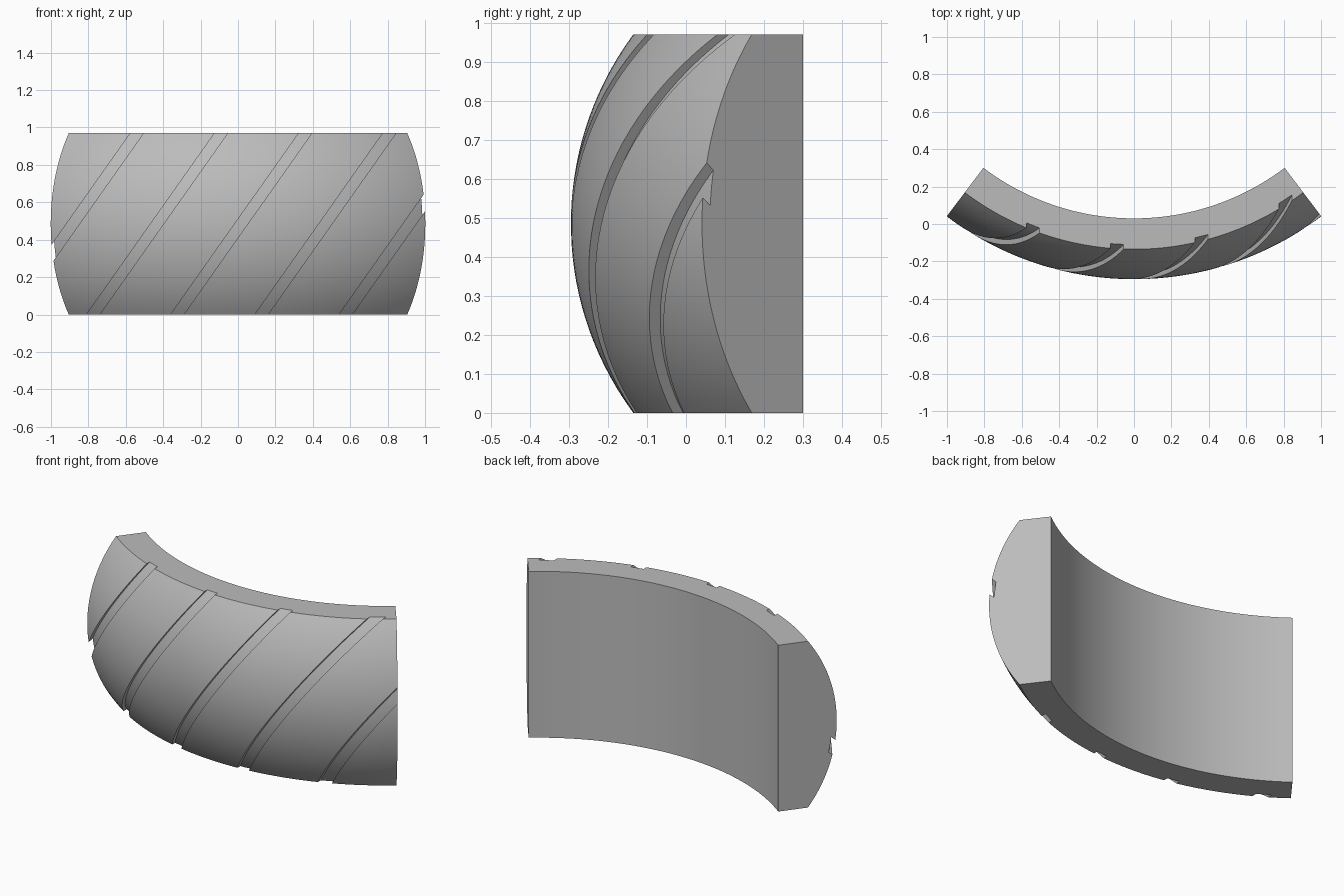
import bpy, bmesh, math

cube = bpy.data.objects.get("Cube")
if cube:
    bpy.data.objects.remove(cube, do_unlink=True)

HEIGHT = 0.97
AXIS_Y = 1.365                  # ring axis
HALF_ANGLE = math.radians(37.1)
INNER_R, MID_R, EDGE_R = 1.335, 1.66, 1.5
SAG = MID_R - EDGE_R
CROWN_R = ((HEIGHT / 2) ** 2 + SAG ** 2) / (2 * SAG)

grey = bpy.data.materials.new("mid grey")
grey.use_nodes = True
grey.diffuse_color = (0.5, 0.5, 0.5, 1)
grey.node_tree.nodes["Principled BSDF"].inputs["Base Color"].default_value = grey.diffuse_color


def crown(z):
    """Outer radius of the barrel-shaped face at height z."""
    return MID_R - CROWN_R + math.sqrt(CROWN_R ** 2 - (z - HEIGHT / 2) ** 2)


def loft(name, sections):
    """Closed solid skinned over equal-length loops of points."""
    bm = bmesh.new()
    loops = [[bm.verts.new(p) for p in s] for s in sections]
    n = len(loops[0])
    for a, b in zip(loops, loops[1:]):
        for i in range(n):
            j = (i + 1) % n
            bm.faces.new((a[i], a[j], b[j], b[i]))
    bm.faces.new(loops[0])
    bm.faces.new(loops[-1])
    bmesh.ops.recalc_face_normals(bm, faces=bm.faces)
    mesh = bpy.data.meshes.new(name)
    bm.to_mesh(mesh)
    bm.free()
    mesh.materials.append(grey)
    obj = bpy.data.objects.new(name, mesh)
    bpy.context.collection.objects.link(obj)
    return obj


# Curved segment: crowned profile swept round the ring axis
STEPS, RINGS = 64, 32
profile = [(crown(HEIGHT * i / RINGS), HEIGHT * i / RINGS) for i in range(RINGS + 1)]
profile += [(INNER_R, HEIGHT), (INNER_R, 0)]
sections = []
for s in range(STEPS + 1):
    a = HALF_ANGLE * (2 * s / STEPS - 1)
    sections.append([(r * math.sin(a), AXIS_Y - r * math.cos(a), z) for r, z in profile])
segment = loft("ring_segment", sections)

# Slanted grooves: cutters whose floor follows the crowned face
DEPTH, WIDTH, SLANT, PITCH = 0.025, 0.07, 0.685, 0.45
cutters = []
for k in range(-1, 4):
    sections = []
    for s in range(41):
        z = -0.03 + (HEIGHT + 0.06) * s / 40
        left = -0.81 + PITCH * k + SLANT * z / HEIGHT
        floor_r = crown(z) - DEPTH
        xs = [left + WIDTH * t / 3 for t in range(4)]
        loop = [(x, AXIS_Y - math.sqrt(floor_r ** 2 - x ** 2), z) for x in xs]
        loop += [(xs[-1], -0.6, z), (xs[0], -0.6, z)]
        sections.append(loop)
    cutters.append(loft("groove_cutter", sections))

bpy.context.view_layer.objects.active = segment
for cutter in cutters:
    mod = segment.modifiers.new("groove", 'BOOLEAN')
    mod.operation = 'DIFFERENCE'
    mod.solver = 'EXACT'
    mod.object = cutter
    bpy.ops.object.modifier_apply(modifier=mod.name)
    bpy.data.objects.remove(cutter, do_unlink=True)

bpy.ops.object.select_all(action='DESELECT')
segment.select_set(True)
bpy.ops.object.shade_smooth_by_angle(angle=math.radians(25))
